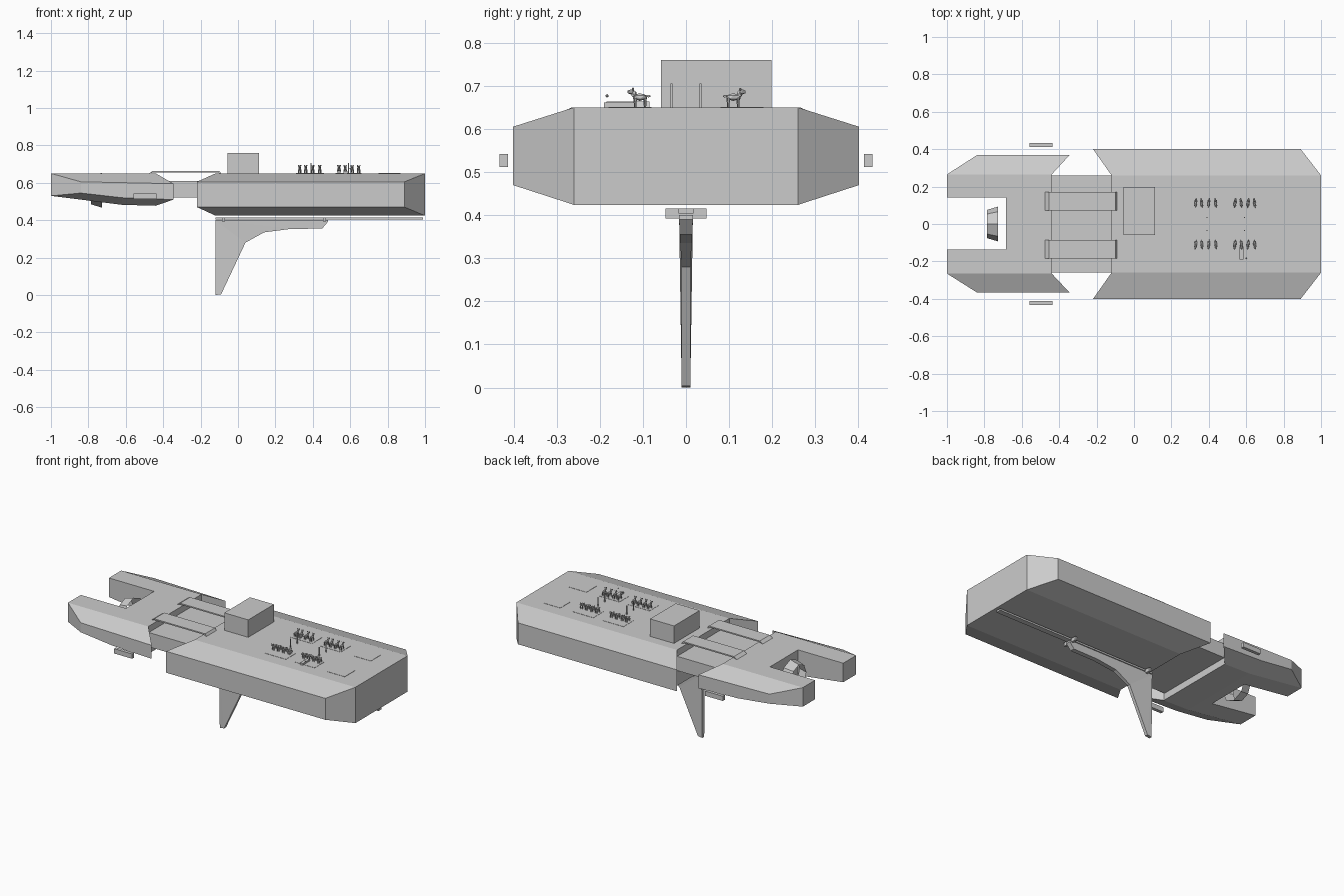
import bpy, bmesh, math
from mathutils import Matrix, Vector

if "Cube" in bpy.data.objects:
    bpy.data.objects.remove(bpy.data.objects["Cube"])

grey = bpy.data.materials.new("light_grey")
grey.diffuse_color = (0.6, 0.6, 0.6, 1)
grey.use_nodes = True
grey.node_tree.nodes["Principled BSDF"].inputs["Base Color"].default_value = grey.diffuse_color


def finish(name, bm):
    bmesh.ops.recalc_face_normals(bm, faces=bm.faces)
    me = bpy.data.meshes.new(name)
    bm.to_mesh(me)
    bm.free()
    me.materials.append(grey)
    ob = bpy.data.objects.new(name, me)
    bpy.context.collection.objects.link(ob)
    return ob


def loft(name, sections):
    """Skin matching xz outlines placed along y."""
    bm = bmesh.new()
    rings = [[bm.verts.new((x, y, z)) for x, z in pts] for y, pts in sections]
    for a, b in zip(rings, rings[1:]):
        for i in range(len(a)):
            j = (i + 1) % len(a)
            bm.faces.new((a[i], a[j], b[j], b[i]))
    bm.faces.new(rings[0])
    bm.faces.new(rings[-1])
    return finish(name, bm)


def box(name, x0, x1, y0, y1, z0, z1):
    pts = [(x0, z0), (x1, z0), (x1, z1), (x0, z1)]
    return loft(name, [(y0, pts), (y1, pts)])


# Main rear hull with bevelled flanks
inner = [(-.12, .65), (1, .65), (1, .424), (-.12, .424)]
outer = [(-.22, .605), (.89, .605), (.89, .47), (-.22, .47)]
loft("main_hull", [(-.402, outer), (-.26, inner), (.26, inner), (.402, outer)])

# Forward hull with a notch between two prongs
inner = [(-1, .65), (-.44, .65), (-.44, .477), (-.62, .482), (-1, .53)]
outer = [(-.84, .605), (-.345, .595), (-.345, .51), (-.62, .52), (-.84, .545)]
fore = loft("forward_hull", [(-.366, outer), (-.265, inner), (.265, inner), (.368, outer)])
cutter = box("notch_cutter", -1.1, -.685, -.137, .143, .3, .8)
cutter.hide_render = True
mod = fore.modifiers.new("notch", 'BOOLEAN')
mod.operation = 'DIFFERENCE'
mod.solver = 'EXACT'
mod.object = cutter
bpy.context.view_layer.objects.active = fore
fore.select_set(True)
bpy.ops.object.modifier_apply(modifier="notch")
bpy.data.objects.remove(cutter)

# Neck joining the hulls, and the two walkways above it
box("neck", -.45, -.11, -.26, .26, .52, .61)
for i, (y0, y1) in enumerate([(-.185, -.085), (.072, .172)]):
    pts = [(-.475, .65), (-.455, .664), (-.10, .664), (-.09, .65), (-.10, .65), (-.105, .656), (-.45, .656)]
    loft(f"walkway_{i}", [(y0, pts), (y1, pts)])

# Deck house and side pods
box("deck_house", -.055, .112, -.058, .198, .648, .76)
for s in (-1, 1):
    y = sorted((s * .413, s * .433))
    box("side_pod", -.56, -.435, y[0], y[1], .512, .542)

# Open octagonal nozzle in the notch
bm = bmesh.new()
bmesh.ops.create_cone(bm, cap_ends=False, segments=8, radius1=.075, radius2=.093, depth=.06,
                      matrix=Matrix.Translation((-.757, 0, .56)) @ Matrix.Rotation(math.pi / 2, 4, 'Y'))
finish("nozzle", bm)

# Keel fin, thicker towards its root
profile = [(-.12, .40), (-.12, 0), (-.09, .004), (.04, .28), (.14, .335),
           (.28, .353), (.45, .355), (.48, .39), (.48, .40)]
bm = bmesh.new()
sides = []
for s in (-1, 1):
    sides.append([bm.verts.new((x, s * (.010 + .006 * min(1, max(0, (z - .28) / .1))), z)) for x, z in profile])
a, b = sides
for i in range(len(a)):
    j = (i + 1) % len(a)
    bm.faces.new((a[i], a[j], b[j], b[i]))
bm.faces.new(a)
bm.faces.new(b)
bmesh.ops.triangulate(bm, faces=[f for f in bm.faces if len(f.verts) > 4])
finish("keel_fin", bm)

# Rail under the hull with cross bars
box("keel_rail", -.12, .99, -.017, .017, .404, .415)
for x in (-.085, .455):
    box("rail_cross_bar", x, x + .015, -.048, .048, .392, .415)

# Thin deck plates
for s in (-1, 1):
    for x0, x1 in ((.31, .46), (.52, .66), (.75, .87)):
        y = sorted((s * .08, s * .18))
        box("deck_plate", x0, x1, y[0], y[1], .649, .6515)


# Small animal, facing +y, feet at z = 0
def blob(bm, loc, size):
    bmesh.ops.create_icosphere(bm, subdivisions=1, radius=1,
                               matrix=Matrix.Translation(loc) @ Matrix.Diagonal((*size, 1)))


bm = bmesh.new()
blob(bm, (0, 0, .024), (.0085, .019, .009))
blob(bm, (0, .014, .031), (.006, .007, .009))
blob(bm, (0, .021, .036), (.006, .009, .006))
blob(bm, (0, -.02, .026), (.002, .005, .003))
for sx in (-1, 1):
    blob(bm, (sx * .006, .016, .042), (.002, .002, .004))
    for y in (-.012, .011):
        bmesh.ops.create_cone(bm, cap_ends=True, segments=6, radius1=.002, radius2=.0035, depth=.022,
                              matrix=Matrix.Translation((sx * .0055, y, .011)))
animal = finish("animal", bm)
mesh = animal.data
bpy.data.objects.remove(animal)
for s, yc in ((1, .110), (-1, -.107)):
    for i, x in enumerate((.33, .362, .40, .437, .54, .573, .61, .645)):
        ob = bpy.data.objects.new("animal", mesh)
        ob.location = (x, yc, .65)
        ob.rotation_euler.z = (0 if s > 0 else math.pi) + (.12 if i % 2 else -.12)
        bpy.context.collection.objects.link(ob)

# Deck posts and a small ball
for x in (.39, .59):
    for y in (-.034, .034):
        box("deck_post", x - .003, x + .003, y - .0025, y + .0025, .648, .706)
bm = bmesh.new()
blob(bm, (.6, -.183, .677), (.004, .004, .004))
finish("ball", bm)
box("bench", .565, .585, -.19, -.12, .65, .662)
